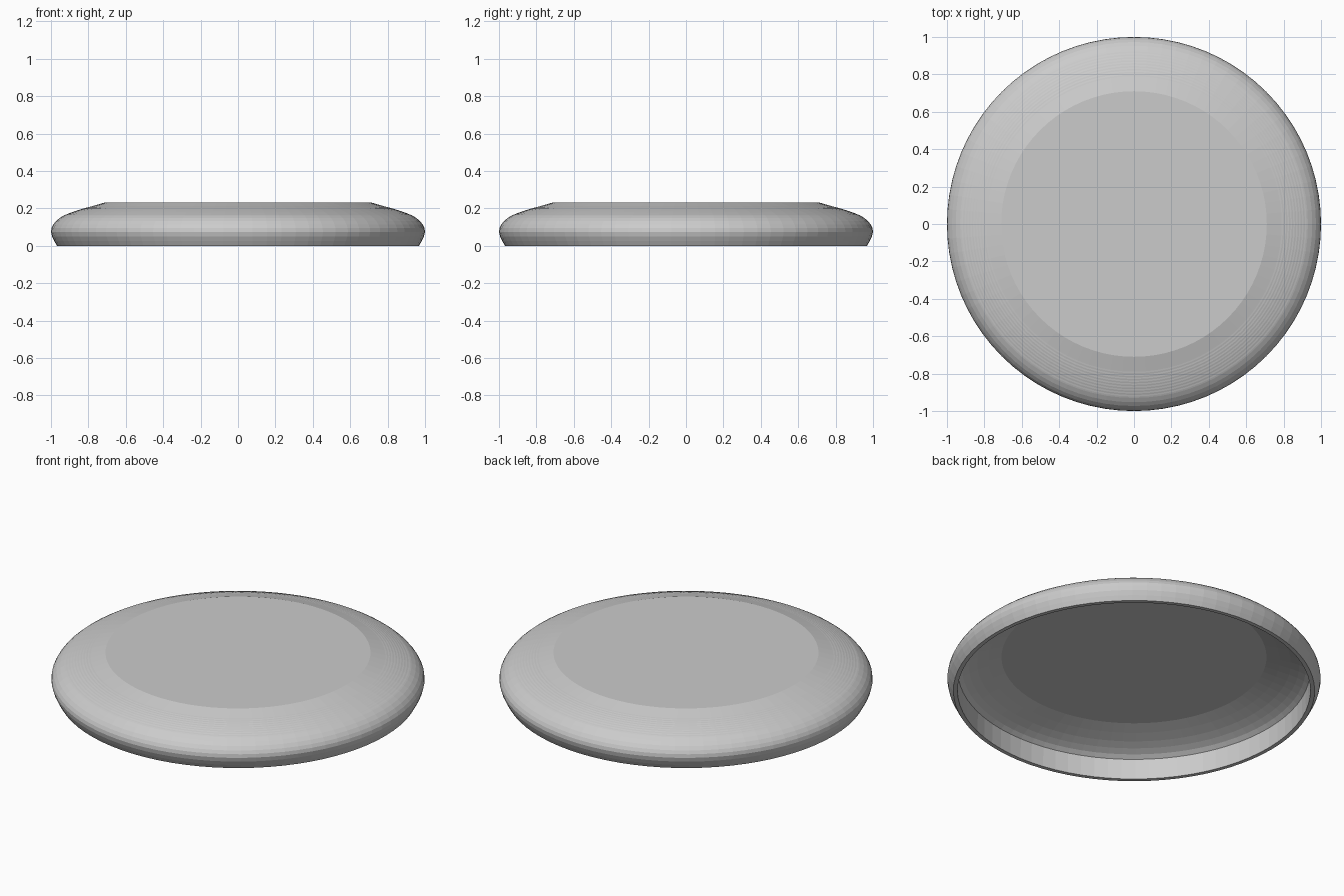
import bpy, bmesh, math

cube = bpy.data.objects.get("Cube")
if cube:
    bpy.data.objects.remove(cube, do_unlink=True)

SEGMENTS = 80

plastic = bpy.data.materials.new("light grey plastic")
plastic.use_nodes = True
grey = (0.6, 0.6, 0.6, 1)
plastic.diffuse_color = grey
plastic.node_tree.nodes["Principled BSDF"].inputs["Base Color"].default_value = grey


def lathe(name, profile, material):
    """Spin an (r, z) profile round the z axis and cap both end rings."""
    bm = bmesh.new()
    rings = []
    for r, z in profile:
        rings.append([bm.verts.new((r * math.cos(a), r * math.sin(a), z))
                      for a in (2 * math.pi * i / SEGMENTS for i in range(SEGMENTS))])
    for low, high in zip(rings, rings[1:]):
        for i in range(SEGMENTS):
            j = (i + 1) % SEGMENTS
            bm.faces.new((low[i], low[j], high[j], high[i]))
    bm.faces.new(rings[0])
    bm.faces.new(rings[-1])
    bmesh.ops.recalc_face_normals(bm, faces=bm.faces)
    mesh = bpy.data.meshes.new(name)
    bm.to_mesh(mesh)
    bm.free()
    mesh.materials.append(material)
    obj = bpy.data.objects.new(name, mesh)
    bpy.context.collection.objects.link(obj)
    return obj


# Underside: flat ceiling, curved slope and upright inner wall
inner = [(0.71, 0.209), (0.78, 0.19), (0.84, 0.172), (0.885, 0.155),
         (0.92, 0.138), (0.943, 0.12), (0.945, 0)]

# Outer skin: rounded rim from the lip up to the shoulder
outer = [(0.968, 0), (0.982, 0.025), (0.994, 0.05), (1.0, 0.075), (0.997, 0.095),
         (0.988, 0.113), (0.973, 0.132), (0.953, 0.149), (0.93, 0.163)]

# Very fine concentric grip ridges on the shoulder
RIDGES = 9
for k in range(1, RIDGES * 2):
    t = k / (RIDGES * 2)
    r = 0.93 - 0.14 * t
    z = 0.163 + 0.046 * t + 0.012 * t * (1 - t)
    outer.append((r, z + (0.0003 if k % 2 else -0.0003)))

# Bevel up to the flat top
outer += [(0.79, 0.209), (0.71, 0.232)]

lathe("flying_disc", inner + outer, plastic)
